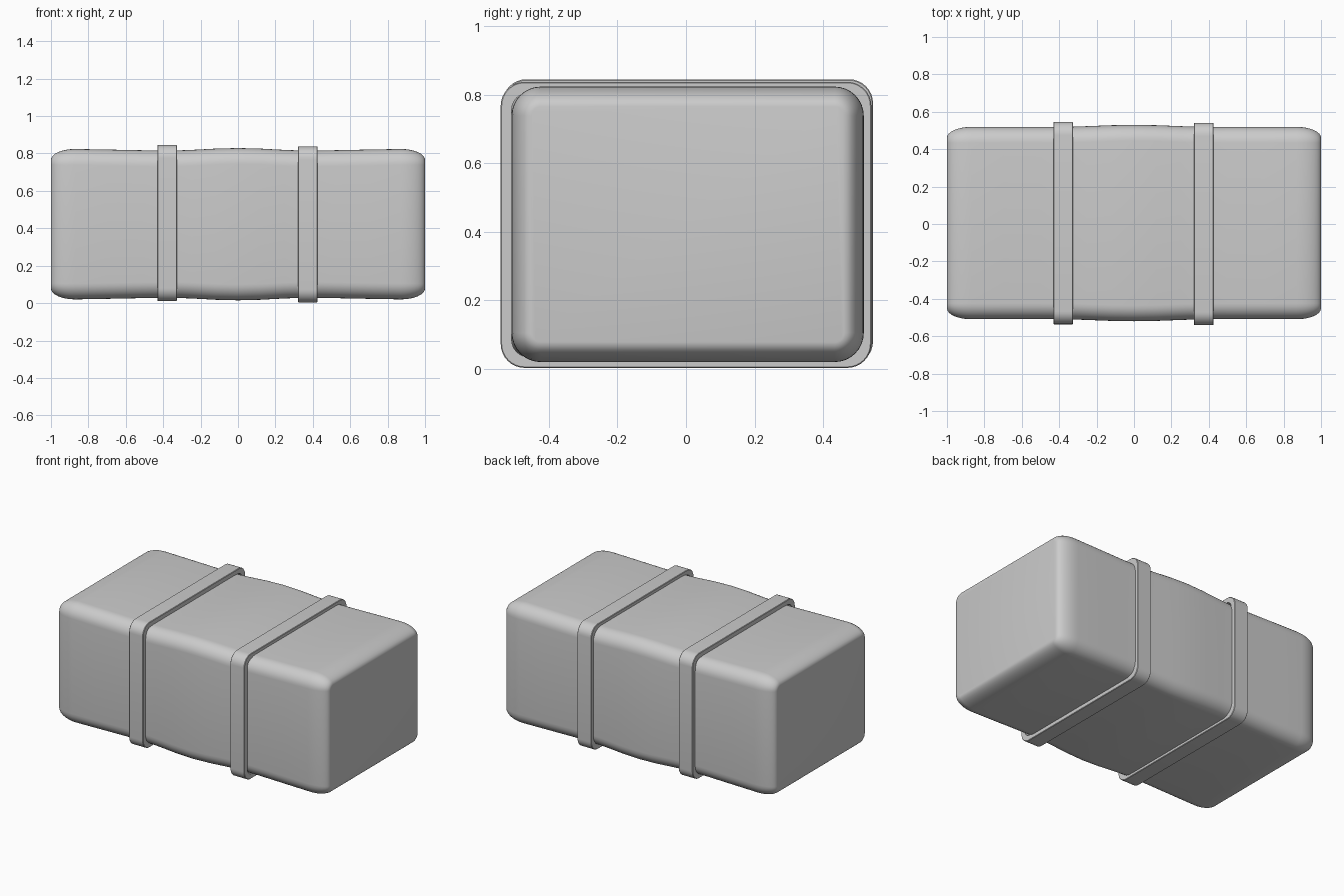
import bpy, bmesh, math

if "Cube" in bpy.data.objects:
    bpy.data.objects.remove(bpy.data.objects["Cube"])

SEG = 8  # segments per rounded corner


def rounded_rect(hy, hz, r):
    """Rounded rectangle outline in the YZ plane."""
    pts = []
    for k, (sy, sz) in enumerate([(1, 1), (-1, 1), (-1, -1), (1, -1)]):
        for i in range(SEG + 1):
            a = math.pi / 2 * (k + i / SEG)
            pts.append((sy * (hy - r) + r * math.cos(a),
                        sz * (hz - r) + r * math.sin(a)))
    return pts


def loft(name, sections, cy, cz, closed=False):
    """Skin rounded rectangles given as (x, half y, half z, radius)."""
    bm = bmesh.new()
    rings = [[bm.verts.new((x, cy + y, cz + z)) for y, z in rounded_rect(hy, hz, r)]
             for x, hy, hz, r in sections]
    n = len(rings[0])
    pairs = list(zip(rings, rings[1:]))
    if closed:
        pairs.append((rings[-1], rings[0]))
    else:
        bm.faces.new(rings[0])
        bm.faces.new(rings[-1])
    for a, b in pairs:
        for i in range(n):
            j = (i + 1) % n
            bm.faces.new((a[i], a[j], b[j], b[i]))
    bmesh.ops.recalc_face_normals(bm, faces=bm.faces)
    me = bpy.data.meshes.new(name)
    bm.to_mesh(me)
    bm.free()
    ob = bpy.data.objects.new(name, me)
    bpy.context.collection.objects.link(ob)
    bpy.ops.object.select_all(action='DESELECT')
    ob.select_set(True)
    bpy.context.view_layer.objects.active = ob
    bpy.ops.object.shade_smooth_by_angle(angle=math.radians(35))
    return ob


# Bale body: half profile from the bulging middle to the rounded end
half = [(0.0, 0.525, 0.407, 0.085), (0.12, 0.523, 0.404, 0.085),
        (0.25, 0.518, 0.397, 0.085), (0.36, 0.514, 0.393, 0.085),
        (0.5, 0.514, 0.395, 0.085), (0.7, 0.514, 0.399, 0.085)]
for i in range(9):
    t = math.pi / 2 * i / 8
    inset = 0.058 * (1 - math.cos(t))
    half.append((0.87 + 0.13 * math.sin(t), 0.514 - inset, 0.402 - inset, 0.085 - inset))
mirrored = [(-x, hy, hz, r) for x, hy, hz, r in reversed(half[1:])]
loft("bale_body", mirrored + half, 0.005, 0.422)

# Straps: closed bands around the body
for name, x, cy, cz in [("left_strap", -0.379, 0.005, 0.428),
                        ("right_strap", 0.373, 0.0, 0.4205)]:
    w, hy, hz, r, th = 0.052, 0.541, 0.4175, 0.07, 0.032
    c = 0.003
    loft(name, [(x - w, hy - th, hz - th, r - 0.02), (x - w, hy - c, hz - c, r - c),
                (x - w + c, hy, hz, r), (x + w - c, hy, hz, r),
                (x + w, hy - c, hz - c, r - c), (x + w, hy - th, hz - th, r - 0.02)],
         cy, cz, closed=True)
